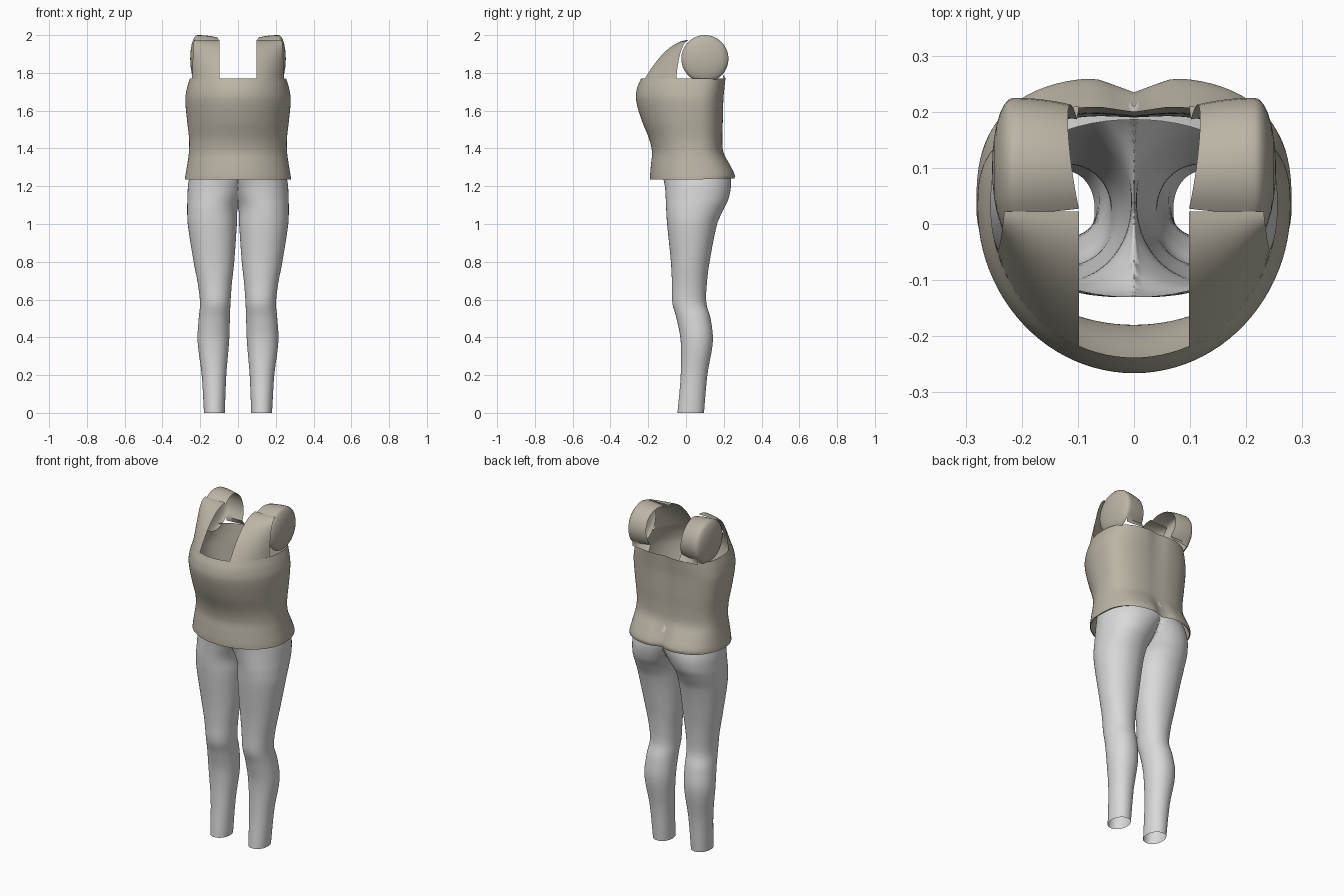
import bpy, bmesh
from math import sin, cos, pi, radians, exp

cube = bpy.data.objects.get("Cube")
if cube:
    bpy.data.objects.remove(cube, do_unlink=True)


def material(name, rgb):
    m = bpy.data.materials.new(name)
    m.use_nodes = True
    m.diffuse_color = (*rgb, 1)
    bsdf = m.node_tree.nodes["Principled BSDF"]
    bsdf.inputs["Base Color"].default_value = (*rgb, 1)
    bsdf.inputs["Roughness"].default_value = 0.8
    return m


TAUPE = material("taupe cloth", (0.50, 0.46, 0.38))
GREY = material("light grey cloth", (0.70, 0.70, 0.70))


def add_grid(bm, rows, closed=False):
    """Skin a list of equally long point rows with quads."""
    vs = [[bm.verts.new(p) for p in row] for row in rows]
    n = len(rows[0])
    for a, b in zip(vs, vs[1:]):
        for i in range(n if closed else n - 1):
            j = (i + 1) % n
            bm.faces.new((a[i], a[j], b[j], b[i]))


def finish(bm, name, mat, mirror=False):
    bmesh.ops.remove_doubles(bm, verts=bm.verts, dist=0.0004)
    bmesh.ops.recalc_face_normals(bm, faces=bm.faces)
    me = bpy.data.meshes.new(name)
    bm.to_mesh(me)
    bm.free()
    me.materials.append(mat)
    ob = bpy.data.objects.new(name, me)
    bpy.context.collection.objects.link(ob)
    bpy.ops.object.select_all(action="DESELECT")
    ob.select_set(True)
    bpy.context.view_layer.objects.active = ob
    if mirror:
        mod = ob.modifiers.new("Mirror", "MIRROR")
        mod.merge_threshold = 0.0005
    bpy.ops.object.shade_smooth_by_angle(angle=radians(50))
    return ob


def smooth_keys(keys, steps):
    """Smoothly interpolate key rows, using slopes at the keys."""
    def slope(i, k):
        a, b = keys[max(i - 1, 0)], keys[min(i + 1, len(keys) - 1)]
        return (b[k] - a[k]) / (b[0] - a[0])
    out = []
    for i in range(len(keys) - 1):
        p, q = keys[i], keys[i + 1]
        h = q[0] - p[0]
        for s in range(steps):
            t = s / steps
            row = [p[0] + h * t]
            for k in range(1, len(p)):
                row.append((2*t**3 - 3*t*t + 1) * p[k] + (t**3 - 2*t*t + t) * h * slope(i, k)
                           + (3*t*t - 2*t**3) * q[k] + (t**3 - t*t) * h * slope(i + 1, k))
            out.append(row)
    out.append(list(keys[-1]))
    return out


def power(v, e):
    return abs(v) ** e * (1 if v >= 0 else -1)


# Trousers: one leg and half the hips, mirrored (z, inner x, outer x, front y, back y)
LEG = [
    (0.00, 0.070, 0.180, -0.045, 0.095),
    (0.20, 0.062, 0.192, -0.028, 0.113),
    (0.38, 0.047, 0.214, -0.028, 0.142),
    (0.50, 0.043, 0.208, -0.050, 0.130),
    (0.58, 0.040, 0.201, -0.072, 0.108),
    (0.68, 0.033, 0.212, -0.074, 0.110),
    (0.80, 0.020, 0.235, -0.080, 0.125),
    (1.00, 0.006, 0.266, -0.100, 0.165),
    (1.08, 0.002, 0.269, -0.105, 0.200),
    (1.13, -0.018, 0.268, -0.107, 0.224),
    (1.20, -0.065, 0.265, -0.112, 0.238),
    (1.26, -0.130, 0.256, -0.124, 0.235),
    (1.32, -0.190, 0.247, -0.130, 0.215),
    (1.39, -0.240, 0.240, -0.130, 0.186),
]
rows = []
for z, x0, x1, y0, y1 in smooth_keys(LEG, 5):
    row = []
    for i in range(64):
        a = 2 * pi * i / 64
        x = (x0 + x1) / 2 + (x1 - x0) / 2 * power(cos(a), 0.95)
        y = (y0 + y1) / 2 + (y1 - y0) / 2 * power(sin(a), 0.95)
        row.append((max(x, 0), y, z))
    rows.append(row)
bm = bmesh.new()
add_grid(bm, rows, closed=True)
inner = [f for f in bm.faces if all(v.co.x < 1e-6 for v in f.verts)]
bmesh.ops.delete(bm, geom=inner, context="FACES")
finish(bm, "trousers", GREY, mirror=True)

# Shirt body (z, half width, front y, back y, groove depth at the back)
MID_Y = 0.03
BODY = [
    (1.235, 0.281, -0.190, 0.258, 0.026),
    (1.260, 0.278, -0.190, 0.262, 0.028),
    (1.320, 0.268, -0.185, 0.232, 0.020),
    (1.380, 0.260, -0.180, 0.200, 0.006),
    (1.450, 0.259, -0.195, 0.194, 0.004),
    (1.550, 0.270, -0.235, 0.197, 0.006),
    (1.660, 0.279, -0.265, 0.200, 0.008),
    (1.720, 0.270, -0.259, 0.206, 0.010),
    (1.770, 0.255, -0.238, 0.212, 0.012),
]


def body_point(a, z, w, front, back, groove):
    s, c = sin(a), cos(a)
    if s < 0:
        return (w * c, MID_Y + (MID_Y - front) * s, z)
    x = w * power(c, 0.72)
    y = MID_Y + (back - MID_Y) * power(s, 0.72) - groove * exp(-(x / 0.045) ** 2) * s
    # The hem rises a little over the back
    lift = 0.012 * s if z < 1.24 else 0
    return (x, y, z + lift)


bm = bmesh.new()
add_grid(bm, [[body_point(2 * pi * i / 96, *k) for i in range(96)]
              for k in smooth_keys(BODY, 5)], closed=True)
# Narrow turned-in hem
add_grid(bm, [[body_point(2 * pi * i / 96, BODY[0][0], BODY[0][1] - d, BODY[0][2] + d,
                          BODY[0][3] - d, BODY[0][4]) for i in range(96)]
              for d in (0, 0.006)], closed=True)
finish(bm, "shirt_body", TAUPE)

# Front straps: rise from the chest edge and curve back to the shoulder
top_z, half, front = BODY[-1][0], BODY[-1][1], BODY[-1][2]
rows = []
for i in range(17):
    t = i / 16
    row = []
    for j in range(13):
        u = j / 12
        x = 0.098 + u * (0.145 - 0.012 * t)
        y0 = MID_Y - (MID_Y - front) * (1 - (x / half) ** 2) ** 0.5
        z = top_z + 0.205 * (1 - (1 - t) ** 2)
        row.append((x, y0 + (0.022 - y0) * t, z))
    rows.append(row)
bm = bmesh.new()
add_grid(bm, rows)
finish(bm, "front_straps", TAUPE, mirror=True)

# Shoulder caps: a band over the shoulder, closed outside by a shallow dome
CY, CZ, R, RIM = 0.10, 1.875, 0.125, 0.215


def rim_point(deg, x, r):
    a = radians(deg)
    return (x, CY + r * cos(a), CZ + r * sin(a))


bm = bmesh.new()
rows = []
for deg in range(130, -51, -10):
    row = []
    for j in range(9):
        u = j / 8
        bow = 0.02 * sin(radians(130 - deg)) if deg > -50 else 0
        x = 0.098 + max(bow, 0) * (1 - u) + u * (RIM - 0.098)
        p = rim_point(deg, x, R - 0.012 * (1 - u) ** 2)
        # The last row meets the back of the body
        row.append((x, 0.21 - 0.012 * u, top_z) if deg == -50 else p)
    rows.append(row)
add_grid(bm, rows)
dome = []
for k in range(8):
    b = radians(90 * k / 7)
    dome.append([rim_point(d, RIM + 0.038 * sin(b), max(R * cos(b), 0.002))
                 for d in range(0, 360, 10)])
add_grid(bm, dome, closed=True)
bm.faces.new([v for v in bm.verts if v.co.x > RIM + 0.0379])
finish(bm, "shoulder_caps", TAUPE, mirror=True)
